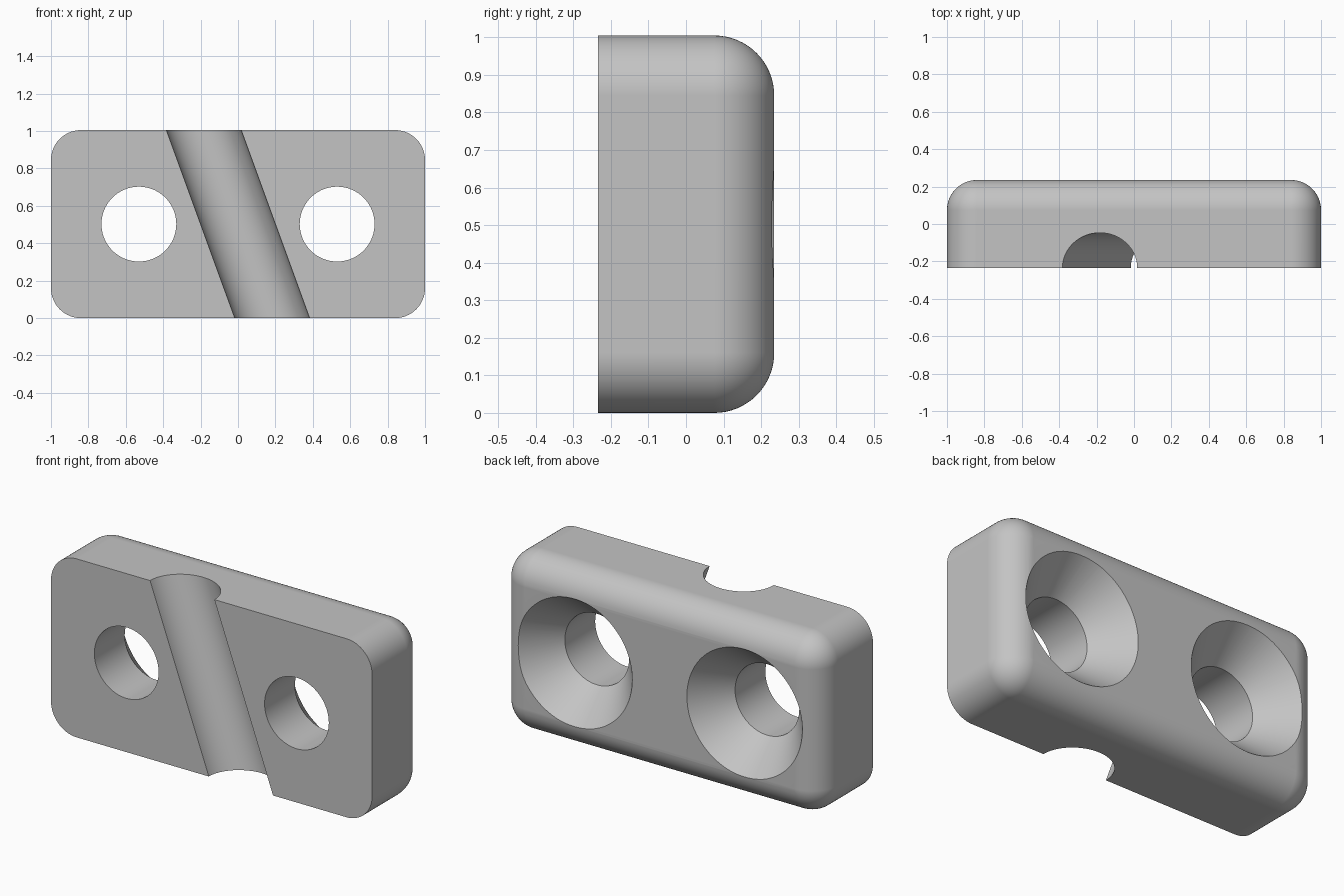
import bpy, bmesh, math
from mathutils import Matrix, Vector

if "Cube" in bpy.data.objects:
    bpy.data.objects.remove(bpy.data.objects["Cube"])

HALF_W, HEIGHT, HALF_D = 1.0, 1.005, 0.235
MID_Z = HEIGHT / 2
FILLET = 0.16
STEPS = 16

grey = bpy.data.materials.new("light_grey")
grey.use_nodes = True
colour = (0.55, 0.55, 0.55, 1)
grey.diffuse_color = colour
grey.node_tree.nodes["Principled BSDF"].inputs["Base Color"].default_value = colour


def make_object(name, bm):
    bmesh.ops.remove_doubles(bm, verts=bm.verts, dist=1e-5)
    bmesh.ops.recalc_face_normals(bm, faces=bm.faces)
    mesh = bpy.data.meshes.new(name)
    bm.to_mesh(mesh)
    bm.free()
    mesh.materials.append(grey)
    obj = bpy.data.objects.new(name, mesh)
    bpy.context.collection.objects.link(obj)
    return obj


def loft(name, rings):
    """Skin a list of closed rings and cap both ends."""
    bm = bmesh.new()
    loops = [[bm.verts.new(p) for p in ring] for ring in rings]
    n = len(loops[0])
    for a, b in zip(loops, loops[1:]):
        for i in range(n):
            j = (i + 1) % n
            bm.faces.new((a[i], a[j], b[j], b[i]))
    bm.faces.new(loops[0])
    bm.faces.new(loops[-1])
    return make_object(name, bm)


def rounded_rect(y, radius):
    """Rounded rectangle in xz whose corner centres stay fixed."""
    ring = []
    for corner, (sx, sz) in enumerate(((1, 1), (-1, 1), (-1, -1), (1, -1))):
        cx, cz = sx * (HALF_W - FILLET), MID_Z + sz * (MID_Z - FILLET)
        for k in range(STEPS + 1):
            a = math.pi / 2 * (corner + k / STEPS)
            ring.append((cx + radius * math.cos(a), y, cz + radius * math.sin(a)))
    return ring


def circle(x, y, radius, n=96):
    return [(x + radius * math.cos(math.tau * i / n), y,
             MID_Z + radius * math.sin(math.tau * i / n)) for i in range(n)]


# Block: straight sides, with the back edge rounded over
rings = [rounded_rect(-HALF_D, FILLET)]
for k in range(STEPS + 1):
    t = math.pi / 2 * k / STEPS
    rings.append(rounded_rect(HALF_D - FILLET + FILLET * math.sin(t),
                              FILLET * math.cos(t)))
block = loft("clamp_block", rings)

# Countersunk screw holes, opening to the back
HOLE_R, SINK_R, SINK_DEPTH, EXTRA = 0.2, 0.36, 0.2, 0.1
flare = (SINK_R - HOLE_R) / SINK_DEPTH
cutters = []
for side, x in (("left", 0.53), ("right", -0.53)):
    cutters.append(loft(side + "_screw_hole_cutter", [
        circle(x, -HALF_D - EXTRA, HOLE_R),
        circle(x, HALF_D - SINK_DEPTH, HOLE_R),
        circle(x, HALF_D + EXTRA, SINK_R + EXTRA * flare)]))

# Slanted half-round groove across the front
bm = bmesh.new()
tilt = Matrix.Rotation(math.radians(-20), 4, "Y")
bmesh.ops.create_cone(bm, cap_ends=True, segments=96, radius1=0.188, radius2=0.188,
                      depth=2, matrix=Matrix.Translation(Vector((0, -HALF_D, MID_Z))) @ tilt)
cutters.append(make_object("groove_cutter", bm))

# Cut everything out of the block
bpy.context.view_layer.objects.active = block
block.select_set(True)
for cutter in cutters:
    cutter.hide_render = True
    cut = block.modifiers.new("cut", "BOOLEAN")
    cut.operation = "DIFFERENCE"
    cut.solver = "EXACT"
    cut.object = cutter
    bpy.ops.object.modifier_apply(modifier=cut.name)
    bpy.data.objects.remove(cutter)

# Smooth rounds, crisp cut edges
bpy.ops.object.shade_smooth_by_angle(angle=math.radians(25))
weighted = block.modifiers.new("clean_shading", "WEIGHTED_NORMAL")
weighted.keep_sharp = True
